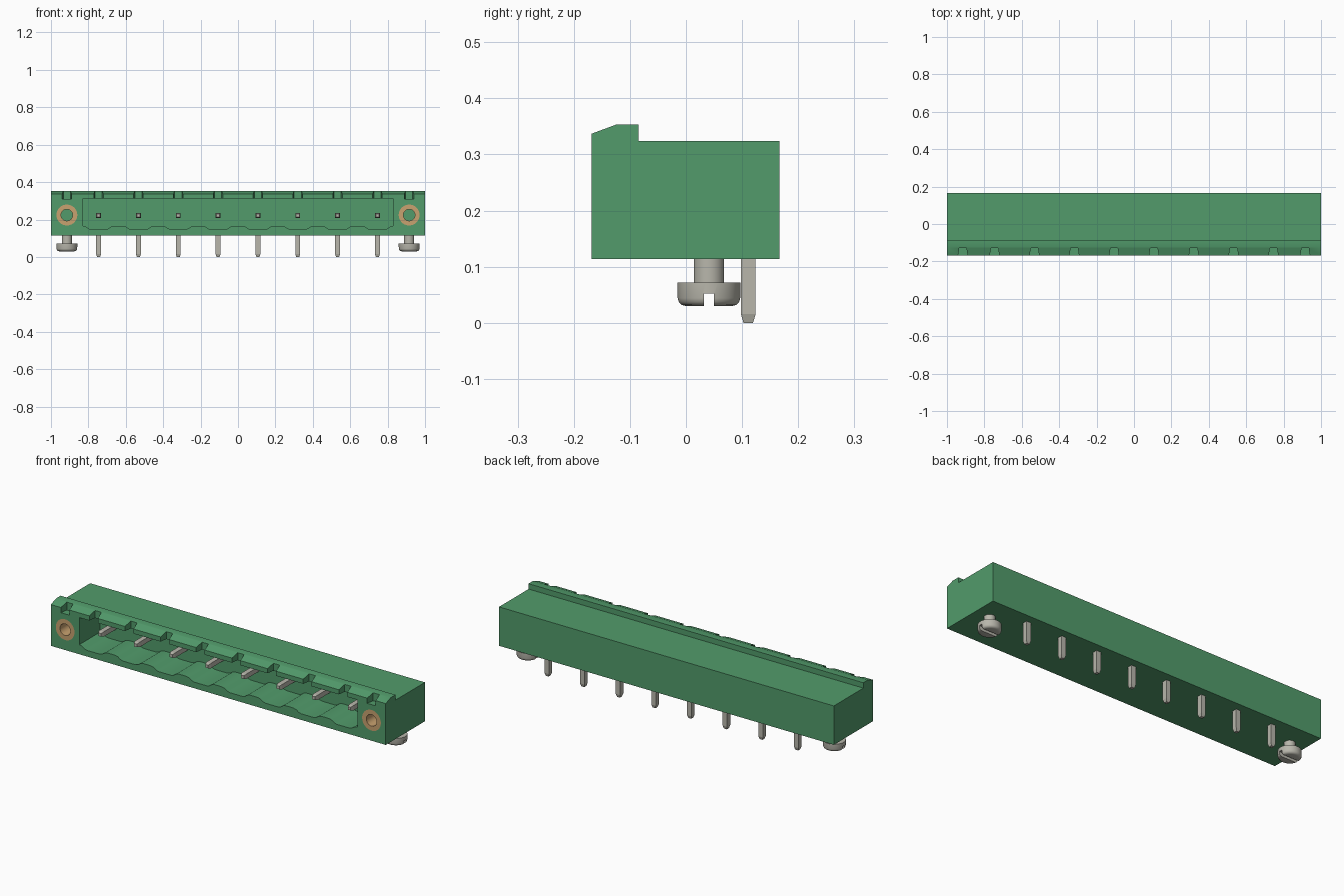
import bpy, bmesh, math
from mathutils import Matrix

cube = bpy.data.objects.get("Cube")
if cube:
    bpy.data.objects.remove(cube, do_unlink=True)


def material(name, rgb, metal=0.0):
    m = bpy.data.materials.new(name)
    m.use_nodes = True
    m.diffuse_color = (*rgb, 1)
    bsdf = next(n for n in m.node_tree.nodes if n.type == 'BSDF_PRINCIPLED')
    bsdf.inputs["Base Color"].default_value = (*rgb, 1)
    bsdf.inputs["Roughness"].default_value = 0.6
    return m


GREEN = material("housing green", (0.084, 0.33, 0.147))
METAL = material("tinned metal", (0.48, 0.47, 0.41))
BRASS = material("brass", (0.58, 0.36, 0.16))


def finish(name, bm, mat, smooth=False):
    bmesh.ops.remove_doubles(bm, verts=bm.verts, dist=1e-5)
    bmesh.ops.recalc_face_normals(bm, faces=bm.faces)
    me = bpy.data.meshes.new(name)
    bm.to_mesh(me)
    bm.free()
    me.materials.append(mat)
    ob = bpy.data.objects.new(name, me)
    bpy.context.collection.objects.link(ob)
    if smooth:
        shade(ob)
    return ob


def shade(ob):
    bpy.ops.object.select_all(action='DESELECT')
    ob.select_set(True)
    bpy.context.view_layer.objects.active = ob
    bpy.ops.object.shade_smooth_by_angle(angle=math.radians(35))


def prism(bm, points, offset):
    """Extrude a planar polygon of 3D points by an offset vector."""
    face = bm.faces.new([bm.verts.new(p) for p in points])
    ext = bmesh.ops.extrude_face_region(bm, geom=[face], use_keep_orig=True)
    new = [v for v in ext["geom"] if isinstance(v, bmesh.types.BMVert)]
    bmesh.ops.translate(bm, verts=new, vec=offset)


def lathe(bm, profile, origin, along_y=False, seg=32, closed=False):
    """Revolve (radius, height) points about z, or about y when along_y."""
    mat = Matrix.Translation(origin)
    if along_y:
        mat = mat @ Matrix.Rotation(-math.pi / 2, 4, 'X')
    rings = []
    for r, h in profile:
        ring = []
        for i in range(seg if r > 0 else 1):
            a = 2 * math.pi * (i + 0.5) / seg
            ring.append(bm.verts.new(mat @ Matrix.Translation(
                (r * math.cos(a), r * math.sin(a), h)).translation))
        rings.append(ring)
    pairs = list(zip(rings, rings[1:]))
    if closed:
        pairs.append((rings[-1], rings[0]))
    for a, b in pairs:
        for i in range(seg):
            j = (i + 1) % seg
            quad = [a[i % len(a)], a[j % len(a)], b[j % len(b)], b[i % len(b)]]
            bm.faces.new(list(dict.fromkeys(quad)))


def cut(ob, bm):
    """Subtract the bmesh from the object and drop the cutter."""
    cutter = finish("cutter", bm, ob.data.materials[0])
    cutter.hide_render = True
    mod = ob.modifiers.new("cut", 'BOOLEAN')
    mod.operation = 'DIFFERENCE'
    mod.solver = 'EXACT'
    mod.object = cutter
    bpy.context.view_layer.objects.active = ob
    bpy.ops.object.modifier_apply(modifier=mod.name)
    bpy.data.objects.remove(cutter, do_unlink=True)


PINS = [(i - 3.5) * 0.213 for i in range(8)]
ENDS = (-0.915, 0.915)
FRONT, WALL, MID = -0.168, 0.01, 0.222

# Housing: side profile with a raised, chamfered front lip
bm = bmesh.new()
side = [(FRONT, 0.114), (0.167, 0.114), (0.167, 0.324), (-0.085, 0.324),
        (-0.085, 0.353), (-0.125, 0.353), (FRONT, 0.337)]
prism(bm, [(-1, y, z) for y, z in side], (2, 0, 0))
housing = finish("housing", bm, GREEN)

# Front cavity with a shallow curved dip under each contact
dip = [(-0.085, 0.166), (-0.068, 0.162), (-0.052, 0.151), (-0.037, 0.147)]
dip += [(-x, z) for x, z in reversed(dip)]
outline = [(-0.83, 0.312), (-0.83, 0.166)]
outline += [(p + x, z) for p in PINS for x, z in dip]
outline += [(0.83, 0.166), (0.83, 0.312)]
bm = bmesh.new()
prism(bm, [(x, FRONT - 0.05, z) for x, z in outline], (0, WALL - FRONT + 0.05, 0))
cut(housing, bm)

# Keying notches in the lip
bm = bmesh.new()
for x in PINS + list(ENDS):
    plan = [(-0.027, FRONT - 0.01), (0.027, FRONT - 0.01), (0.019, -0.127), (-0.019, -0.127)]
    prism(bm, [(x + dx, y, 0.309) for dx, y in plan], (0, 0, 0.1))
cut(housing, bm)

# Bores for the threaded inserts
bm = bmesh.new()
for x in ENDS:
    lathe(bm, [(0, -0.05), (0.056, -0.05), (0.056, 0.18), (0, 0.18)],
          (x, FRONT, 0.224), along_y=True)
cut(housing, bm)
shade(housing)

for side_name, x in zip(("right", "left"), ENDS):
    # Threaded insert
    bm = bmesh.new()
    lathe(bm, [(0.031, 0), (0.056, 0), (0.056, 0.18), (0.031, 0.18)],
          (x, FRONT, 0.224), along_y=True, closed=True)
    finish("insert_" + side_name, bm, BRASS, smooth=True)

    # Slotted mounting screw with a rounded head
    bm = bmesh.new()
    lathe(bm, [(0, 0.03), (0.042, 0.03), (0.049, 0.032), (0.054, 0.037), (0.056, 0.044),
               (0.056, 0.072), (0.027, 0.072), (0.027, 0.12), (0, 0.12)], (x, 0.041, 0))
    screw = finish("screw_" + side_name, bm, METAL)
    bm = bmesh.new()
    prism(bm, [(x - 0.1, 0.032, 0.01), (x - 0.1, 0.05, 0.01),
               (x - 0.1, 0.05, 0.052), (x - 0.1, 0.032, 0.052)], (0.2, 0, 0))
    cut(screw, bm)
    shade(screw)

# Square contacts: a solder leg below and a mating pin in the cavity
W, T = 0.0133 * math.sqrt(2), 0.0085 * math.sqrt(2)
for i, x in enumerate(PINS):
    bm = bmesh.new()
    lathe(bm, [(0, 0), (T, 0), (W, 0.016), (W, 0.235), (0, 0.235)], (x, 0.111, 0), seg=4)
    finish(f"solder_leg_{i + 1}", bm, METAL)
    bm = bmesh.new()
    lathe(bm, [(0, 0), (T, 0), (W, 0.016), (W, 0.215), (0, 0.215)],
          (x, -0.115, MID), along_y=True, seg=4)
    finish(f"mating_pin_{i + 1}", bm, METAL)
